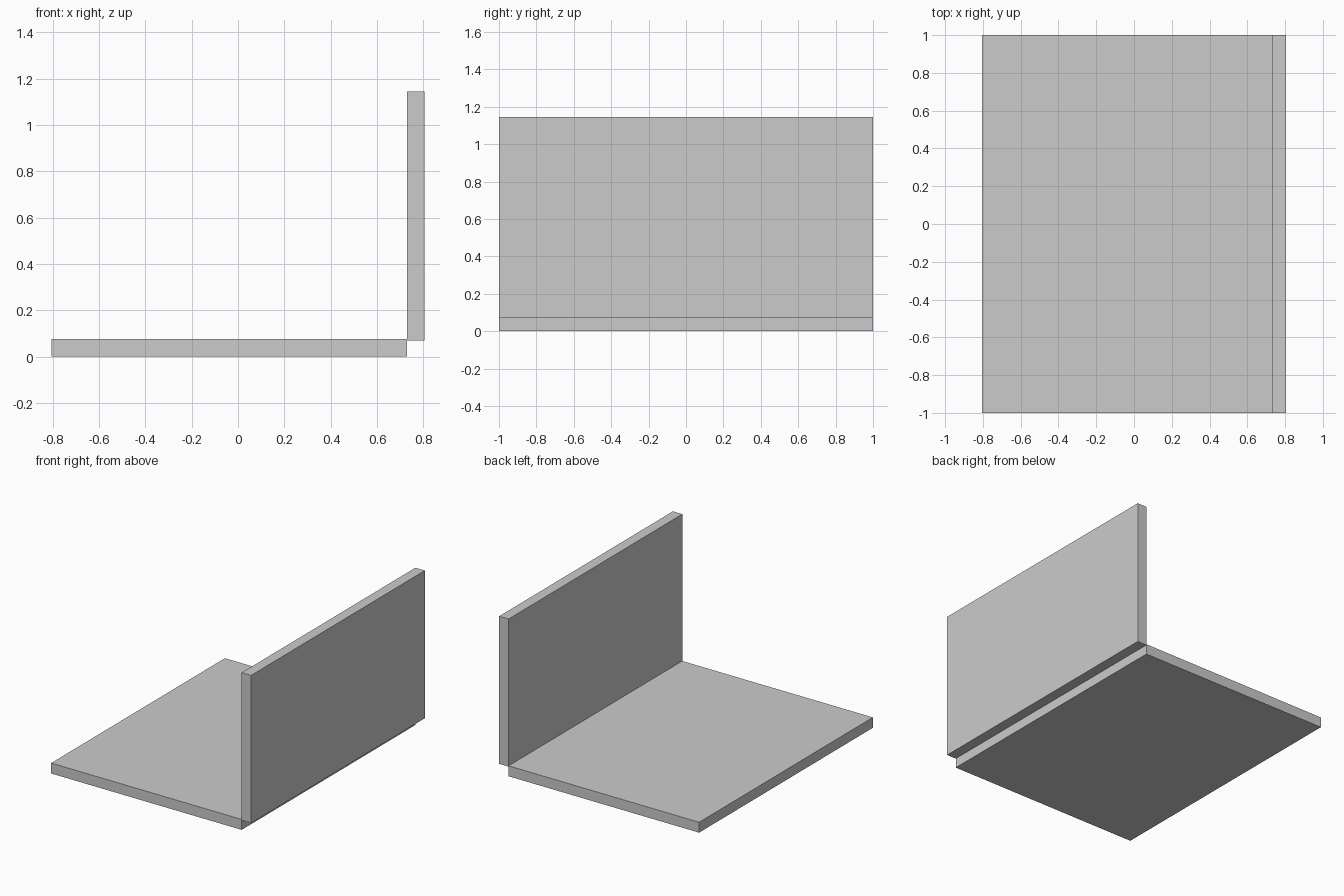
import bpy

if "Cube" in bpy.data.objects:
    bpy.data.objects.remove(bpy.data.objects["Cube"])


def box(name, low, high):
    """Axis-aligned box between two corners."""
    centre = [(a + b) / 2 for a, b in zip(low, high)]
    bpy.ops.mesh.primitive_cube_add(size=1, location=centre)
    obj = bpy.context.object
    obj.name = name
    obj.scale = [b - a for a, b in zip(low, high)]
    bpy.ops.object.transform_apply(location=False, rotation=False, scale=True)
    return obj


# Floor slab
box("floor_slab", (-0.806, -1, 0), (0.73, 1, 0.076))

# Upright wall along the right edge, starting just below the slab's top
box("side_wall", (0.73, -1, 0.07), (0.806, 1, 1.146))
